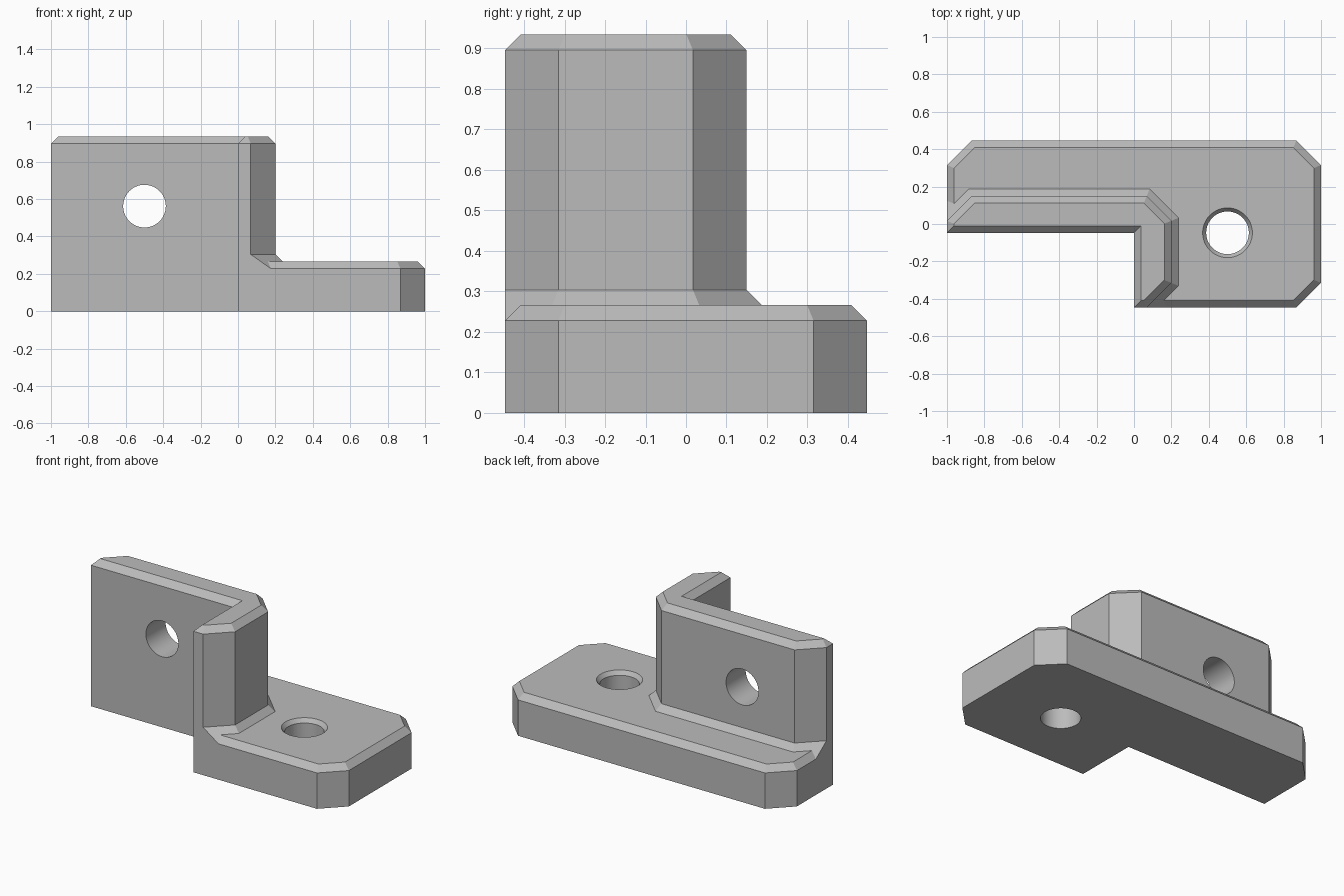
import bpy, bmesh
from mathutils import Vector

if "Cube" in bpy.data.objects:
    bpy.data.objects.remove(bpy.data.objects["Cube"])

grey = bpy.data.materials.new("plain grey")
grey.use_nodes = True
colour = (0.5, 0.5, 0.5, 1)
grey.diffuse_color = colour
grey.node_tree.nodes["Principled BSDF"].inputs["Base Color"].default_value = colour

HALF_Y, CUT, EDGE = 0.447, 0.132, 0.038
WALL_FRONT, WALL_BACK, WALL_X = -0.048, 0.149, 0.2
BASE_TOP, WALL_TOP = 0.266, 0.934


def offset(points, amounts):
    """Move each edge of a counter-clockwise outline outwards by its own amount."""
    n = len(points)
    lines = []
    for i in range(n):
        a, b = Vector(points[i]), Vector(points[(i + 1) % n])
        d = (b - a).normalized()
        normal = Vector((d.y, -d.x))
        lines.append((normal, normal.dot(a) + amounts[i]))
    result = []
    for i in range(n):
        (p, c), (q, e) = lines[i - 1], lines[i]
        det = p.x * q.y - p.y * q.x
        result.append(((c * q.y - e * p.y) / det, (p.x * e - q.x * c) / det))
    return result


def loft(name, rings):
    """Solid through stacked outlines, each given as (height, points)."""
    bm = bmesh.new()
    loops = [[bm.verts.new((x, y, z)) for x, y in pts] for z, pts in rings]
    n = len(loops[0])
    bm.faces.new(loops[0][::-1])
    bm.faces.new(loops[-1])
    for low, high in zip(loops, loops[1:]):
        for i in range(n):
            j = (i + 1) % n
            bm.faces.new((low[i], low[j], high[j], high[i]))
    mesh = bpy.data.meshes.new(name)
    bm.to_mesh(mesh)
    bm.free()
    mesh.materials.append(grey)
    obj = bpy.data.objects.new(name, mesh)
    bpy.context.scene.collection.objects.link(obj)
    return obj


def cylinder(name, r1, r2, depth, location, rotation=(0, 0, 0)):
    bpy.ops.mesh.primitive_cone_add(vertices=64, radius1=r1, radius2=r2, depth=depth,
                                    location=location, rotation=rotation)
    obj = bpy.context.object
    obj.name = name
    obj.data.materials.append(grey)
    return obj


def combine(target, tool, operation):
    mod = target.modifiers.new("combine", "BOOLEAN")
    mod.operation, mod.solver, mod.object = operation, "EXACT", tool
    bpy.context.view_layer.objects.active = target
    bpy.ops.object.modifier_apply(modifier=mod.name)
    bpy.data.objects.remove(tool)


# Base plate: L outline with three cut corners and a chamfered top rim
base = [(0, -HALF_Y), (1 - CUT, -HALF_Y), (1, CUT - HALF_Y), (1, HALF_Y - CUT),
        (1 - CUT, HALF_Y), (CUT - 1, HALF_Y), (-1, HALF_Y - CUT),
        (-1, WALL_FRONT), (0, WALL_FRONT)]
bracket = loft("corner_bracket", [
    (0, base), (BASE_TOP - EDGE, base),
    (BASE_TOP, offset(base, [-EDGE] * len(base)))])

# Upright wall: L outline, sloped foot on its outer sides, chamfered top rim
wall = [(0, -HALF_Y), (WALL_X - CUT, -HALF_Y), (WALL_X, CUT - HALF_Y),
        (WALL_X, WALL_BACK - CUT), (WALL_X - CUT, WALL_BACK), (CUT - 1, WALL_BACK),
        (-1, WALL_BACK - CUT), (-1, WALL_FRONT), (0, WALL_FRONT)]
foot = offset(wall, [0] + [2 * EDGE] * 5 + [0] * 3)
upright = loft("upright_wall", [
    (0, wall), (BASE_TOP - 2 * EDGE, wall), (BASE_TOP - EDGE, foot),
    (BASE_TOP + EDGE, wall), (WALL_TOP - EDGE, wall),
    (WALL_TOP, offset(wall, [-EDGE] * len(wall)))])
combine(bracket, upright, "UNION")

# Screw holes, the one in the base countersunk
HOLE = 0.114
combine(bracket, cylinder("wall_hole", HOLE, HOLE, 0.8, (-0.5, 0.05, 0.562),
                          (1.5708, 0, 0)), "DIFFERENCE")
combine(bracket, cylinder("base_hole", HOLE, HOLE, 1, (0.5, -0.047, 0.2)), "DIFFERENCE")
combine(bracket, cylinder("countersink", HOLE - EDGE, HOLE + 2 * EDGE, 4 * EDGE,
                          (0.5, -0.047, BASE_TOP)), "DIFFERENCE")

# Smooth hole walls, sharp flat edges
bpy.ops.object.select_all(action="DESELECT")
bracket.select_set(True)
bpy.context.view_layer.objects.active = bracket
bpy.ops.object.shade_smooth_by_angle(angle=0.5)
